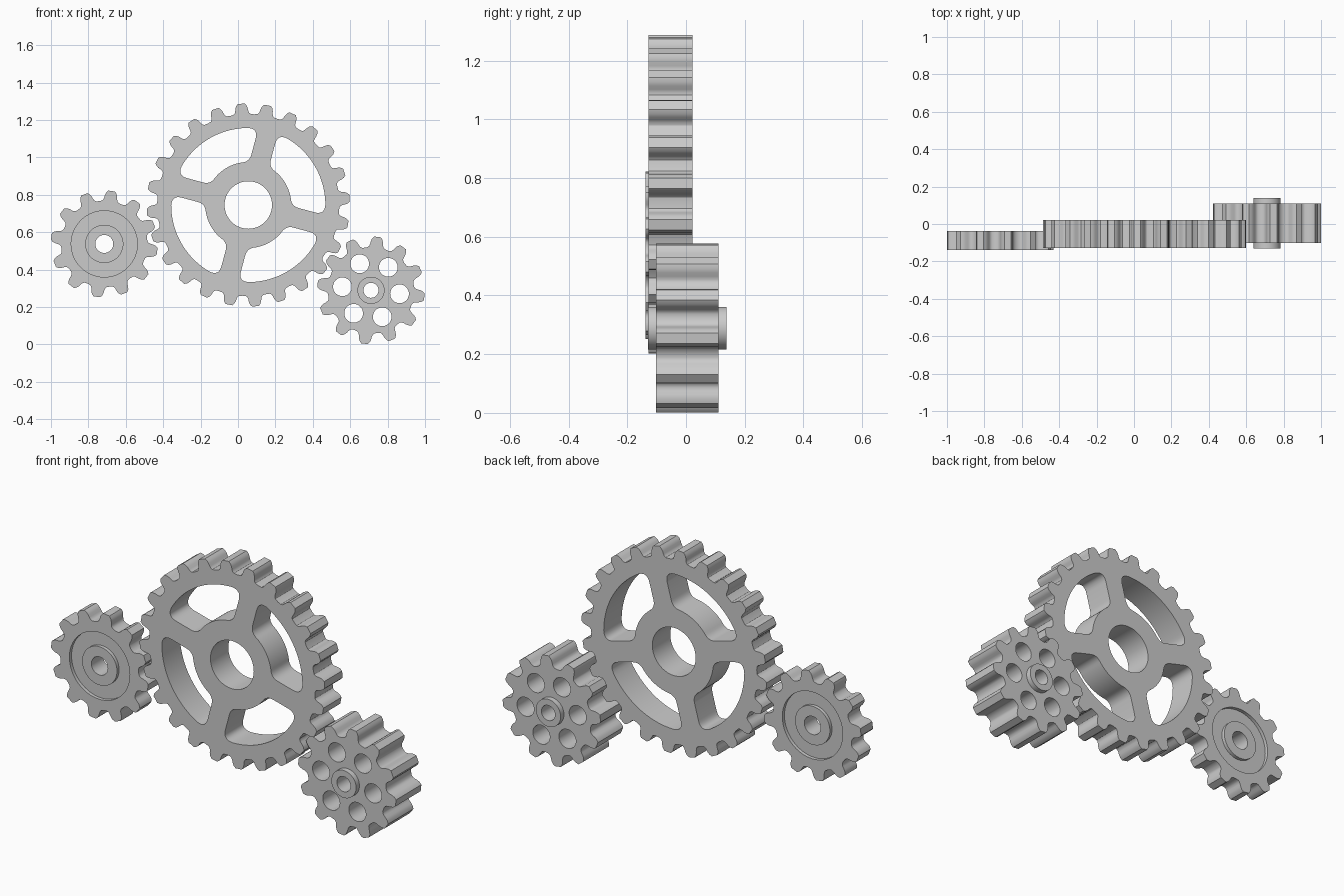
import bpy, bmesh, math
from mathutils import Vector

cube = bpy.data.objects.get("Cube")
if cube:
    bpy.data.objects.remove(cube, do_unlink=True)

# Single grey material
grey = bpy.data.materials.new("grey metal")
grey.use_nodes = True
GREY = (0.6, 0.6, 0.6, 1)
grey.diffuse_color = GREY
grey.node_tree.nodes["Principled BSDF"].inputs["Base Color"].default_value = GREY


def polar(r, deg):
    a = math.radians(deg)
    return Vector((r * math.cos(a), r * math.sin(a)))


def circle(r, center=(0, 0), n=64):
    return [Vector(center) + polar(r, 360 * i / n) for i in range(n)]


def gear_outline(teeth, phase, root, outer):
    """Closed outline with rounded roots and chamfered flat tips."""
    h = outer - root
    half = [(root, 0.045), (root + 0.12 * h, 0.038), (root + 0.3 * h, 0.035),
            (root + 0.55 * h, 0.033), (root + 0.8 * h, 0.028), (outer, 0.018)]
    profile = [(r, -w) for r, w in half] + [(r, w) for r, w in reversed(half)]
    pts = []
    for i in range(teeth):
        a = phase + 360 * i / teeth
        pts += [polar(r, a + math.degrees(w / r)) for r, w in profile]
        pts.append(polar(root - 0.002, a + 180 / teeth))
    return pts


def window(mid, r_in, r_out, spoke_half):
    """Opening between two parallel-sided spokes, with rounded corners."""
    def edge(r, extra=0.0):
        return 45 - math.degrees(math.asin((spoke_half + extra) / r))

    def corner(p0, c, p1, n=8):
        return [p0 * (1 - t) ** 2 + c * 2 * t * (1 - t) + p1 * t * t
                for t in (k / n for k in range(n + 1))]

    fo, fi = 0.055, 0.04
    ao, ai = edge(r_out, fo), edge(r_in, fi)
    side = lambda r, s: polar(r, mid + s * edge(r))
    pts = [polar(r_out, mid - ao + 2 * ao * i / 24) for i in range(24)]
    pts += corner(polar(r_out, mid + ao), side(r_out, 1), side(r_out - fo, 1))
    pts += corner(side(r_in + fi, 1), side(r_in, 1), polar(r_in, mid + ai))
    pts += [polar(r_in, mid + ai - 2 * ai * i / 16) for i in range(1, 16)]
    pts += corner(polar(r_in, mid - ai), side(r_in, -1), side(r_in + fi, -1))
    pts += corner(side(r_out - fo, -1), side(r_out, -1), polar(r_out, mid - ao))[:-1]
    return pts


def finish(name, bm, center):
    bmesh.ops.recalc_face_normals(bm, faces=bm.faces)
    mesh = bpy.data.meshes.new(name)
    bm.to_mesh(mesh)
    bm.free()
    mesh.materials.append(grey)
    obj = bpy.data.objects.new(name, mesh)
    obj.location = (center[0], 0, center[1])
    bpy.context.collection.objects.link(obj)
    bpy.ops.object.select_all(action='DESELECT')
    obj.select_set(True)
    bpy.context.view_layer.objects.active = obj
    bpy.ops.object.shade_smooth_by_angle(angle=math.radians(32))
    return obj


def plate(name, center, loops, y0, y1):
    """Extrude an outline with holes from y0 back to y1."""
    bm = bmesh.new()
    edges = []
    for loop in loops:
        vs = [bm.verts.new((p.x, y0, p.y)) for p in loop]
        edges += [bm.edges.new((vs[i - 1], vs[i])) for i in range(len(vs))]
    bmesh.ops.triangle_fill(bm, edges=edges, use_beauty=True, use_dissolve=False,
                            normal=(0, -1, 0))
    ext = bmesh.ops.extrude_face_region(bm, geom=bm.faces[:], use_keep_orig=True)
    moved = [g for g in ext["geom"] if isinstance(g, bmesh.types.BMVert)]
    bmesh.ops.translate(bm, verts=moved, vec=(0, y1 - y0, 0))
    return finish(name, bm, center)


def lathe(name, center, profile, n=64):
    """Spin a closed (radius, y) profile around the gear axle."""
    bm = bmesh.new()
    rings = [[bm.verts.new((p.x, y, p.y)) for p in circle(r, n=n)] for r, y in profile]
    for j in range(len(rings)):
        a, b = rings[j - 1], rings[j]
        for i in range(n):
            bm.faces.new((a[i - 1], a[i], b[i], b[i - 1]))
    return finish(name, bm, center)


# Large spoked gear
plate("large_spoked_gear", (0.055, 0.745),
      [gear_outline(24, 4, 0.488, 0.543), circle(0.127)]
      + [window(30 + 90 * k, 0.23, 0.412, 0.054) for k in range(4)],
      -0.128, 0.022)

# Thin left-hand gear: toothed rim, recessed web and flush hub
thin_center = (-0.715, 0.537)
F, B, D = -0.138, -0.038, 0.018
plate("thin_gear_rim", thin_center,
      [gear_outline(12, 22, 0.232, 0.286), circle(0.177)], F, B)
lathe("thin_gear_web_and_hub", thin_center,
      [(0.048, F), (0.102, F), (0.102, F + D), (0.18, F + D),
       (0.18, B - D), (0.102, B - D), (0.102, B), (0.048, B)])

# Thick gear with six lightening holes and a protruding hub
thick_center = (0.711, 0.289)
plate("thick_gear", thick_center,
      [gear_outline(12, -7, 0.232, 0.288), circle(0.07)]
      + [circle(0.05, polar(0.154, -7 + 60 * k), 40) for k in range(6)],
      -0.102, 0.11)
lathe("thick_gear_hub", thick_center,
      [(0.04, -0.13), (0.0725, -0.13), (0.0725, 0.138), (0.04, 0.138)])
